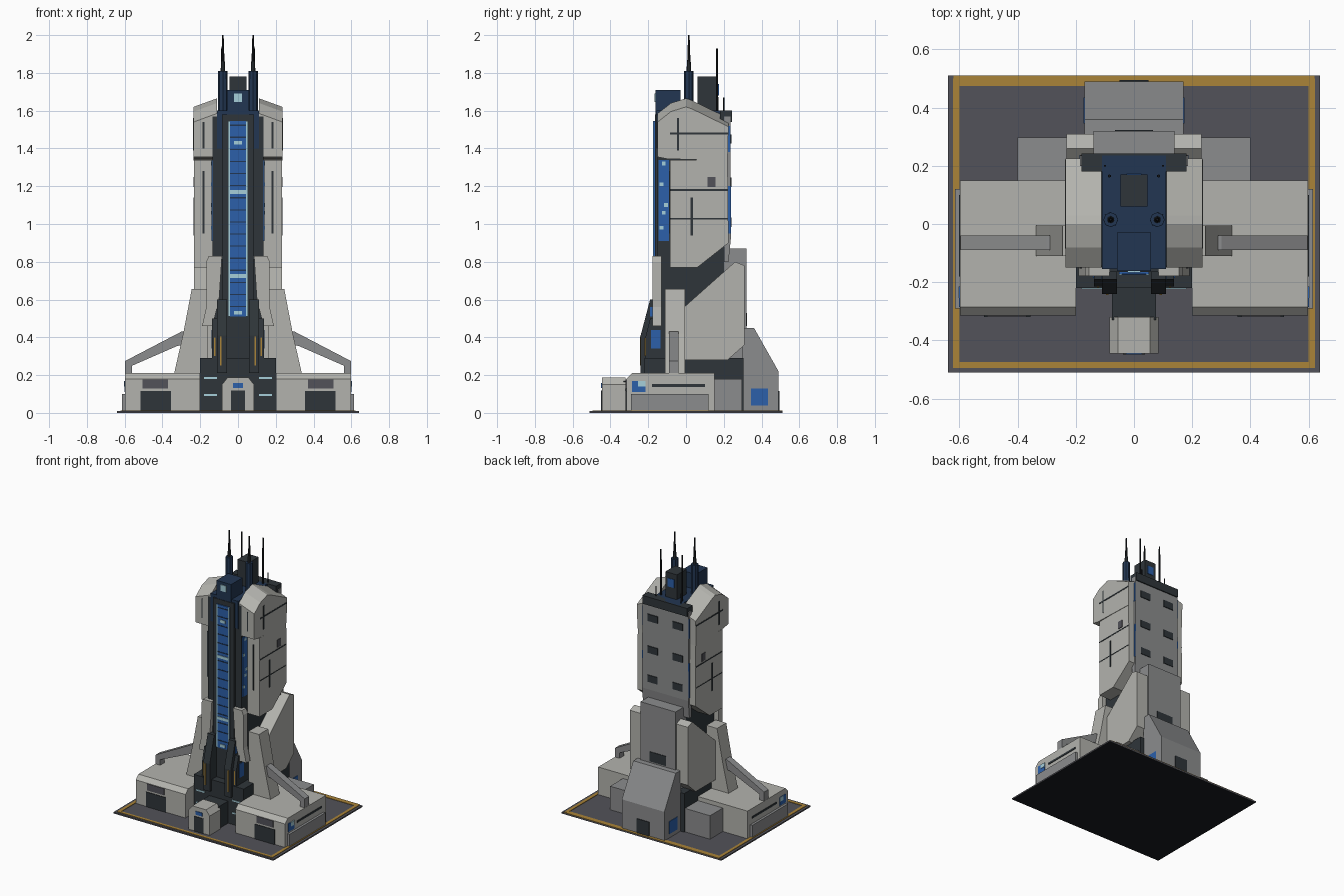
import bpy, bmesh, math

def mat(name, r, g, b):
    m = bpy.data.materials.new(name)
    m.diffuse_color = (r, g, b, 1)
    return m

LIGHT = mat("light_grey", .45, .45, .42)
MID = mat("mid_grey", .26, .265, .27)
DARK = mat("charcoal", .028, .036, .042)
BLACK = mat("near_black", .009, .011, .014)
NAVY = mat("navy", .016, .037, .085)
BLUE = mat("blue_glass", .025, .115, .40)
PALE = mat("pale_blue", .38, .62, .70)
YELLOW = mat("ochre", .40, .23, .04)
PAVE = mat("pavement", .085, .085, .10)

def finish(name, bm, m):
    bmesh.ops.recalc_face_normals(bm, faces=bm.faces)
    me = bpy.data.meshes.new(name)
    bm.to_mesh(me)
    bm.free()
    me.materials.append(m)
    ob = bpy.data.objects.new(name, me)
    bpy.context.collection.objects.link(ob)
    return ob

def prism(name, pts, a, b, m, axis='x', tweak=None):
    """Extrude a profile: axis x takes (y, z) points, axis y takes (x, z) points."""
    bm = bmesh.new()
    def put(p, t):
        return bm.verts.new((t, p[0], p[1]) if axis == 'x' else (p[0], t, p[1]))
    A = [put(p, a) for p in pts]
    B = [put(p, b) for p in pts]
    bm.faces.new(A)
    bm.faces.new(B)
    for i in range(len(pts)):
        j = (i + 1) % len(pts)
        bm.faces.new((A[i], A[j], B[j], B[i]))
    if tweak:
        for v in bm.verts:
            tweak(v.co)
    return finish(name, bm, m)

def box(name, x0, x1, y0, y1, z0, z1, m):
    return prism(name, [(y0, z0), (y1, z0), (y1, z1), (y0, z1)], x0, x1, m)

def sbox(name, s, x0, x1, y0, y1, z0, z1, m):
    return box(name, s * x0, s * x1, y0, y1, z0, z1, m)

def rod(name, x, y, z0, z1, r0, r1, m, n=8):
    bm = bmesh.new()
    bmesh.ops.create_cone(bm, cap_ends=True, segments=n, radius1=r0, radius2=r1, depth=z1 - z0)
    bmesh.ops.translate(bm, verts=bm.verts, vec=(x, y, (z0 + z1) / 2))
    return finish(name, bm, m)

# ground slab with painted border
box("ground_slab", -.64, .64, -.51, .51, 0, .01, PAVE)
box("slab_underside", -.638, .638, -.508, .508, -.0005, .001, BLACK)
box("front_border", -.62, .62, -.495, -.475, .01, .013, YELLOW)
box("back_border", -.62, .62, .475, .51, .01, .013, YELLOW)
for s in (1, -1):
    sbox("side_border", s, .6, .622, -.495, .5, .01, .0135, YELLOW)

# dark base, tower core and entrance
box("core_base", -.2, .2, -.22, .305, 0, .29, DARK)
box("tower_core", -.135, .135, -.15, .22, .29, 1.57, DARK)
box("front_column", -.085, .085, -.165, -.1, .29, 1.58, DARK)
box("entry_corridor", -.075, .075, -.33, -.2, 0, .17, DARK)
prism("entry_kiosk", [(-.085, 0), (.085, 0), (.085, .15), (.055, .187), (-.055, .187), (-.085, .15)],
      -.445, -.32, LIGHT, 'y')
box("entry_door", -.037, .037, -.449, -.44, 0, .118, DARK)
box("entry_sign", -.027, .027, -.449, -.44, .132, .157, BLUE)

# tower head
box("tower_head", -.11, .11, -.155, .235, 1.4, 1.6, NAVY)
box("head_front", -.058, .058, -.162, -.03, 1.55, 1.71, NAVY)
box("head_light", -.022, .022, -.167, -.16, 1.645, 1.69, PALE)
box("head_rear_box", -.046, .046, .06, .17, 1.58, 1.78, DARK)
box("rear_box_window", -.025, .025, .168, .174, 1.68, 1.74, BLUE)
box("roof_bar", -.18, .18, .18, .243, 1.54, 1.6, DARK)

# long glass strip on the front
box("glass_strip", -.052, .052, -.172, -.16, .51, 1.545, BLUE)
for s in (1, -1):
    sbox("strip_edge", s, .042, .052, -.175, -.168, .51, 1.545, PALE)
for i in range(16):
    z = .56 + i * .064
    box("strip_mullion", -.042, .042, -.175, -.17, z, z + .006, NAVY)
for z in (.715, 1.16, .52, 1.42):
    w = .042 if z in (.715, 1.16) else .02
    box("strip_light_band", -w, w, -.176, -.17, z, z + .02, PALE)

# rear: centre slab, annex and upper back panel
box("rear_slab", -.14, .14, .2, .32, .28, .87, MID)
box("rear_slab_window", -.065, .065, .316, .324, .46, .53, DARK)
prism("rear_annex", [(.3, 0), (.49, 0), (.49, .22), (.36, .45), (.3, .45)], -.17, .17, MID)
box("annex_door", -.05, .05, .486, .495, 0, .115, DARK)
prism("upper_back_panel", [(.2, .8), (.225, .8), (.238, .93), (.235, 1.57), (.2, 1.57)], -.185, .185, MID)
for x in (-.1, .1):
    for z in (1.45, 1.22, 1.01):
        box("back_window", x - .04, x + .04, .23, .242, z - .025, z + .025, DARK)

def chamfer(c):
    # lower and slope the outer top of the upper pod
    if c.z > 1.55 and abs(c.x) > .2:
        c.z -= .045

for s in (1, -1):
    # low side halls
    prism("side_hall", [(-.315, 0), (.15, 0), (.15, .21), (-.285, .21), (-.315, .18)],
          s * .2, s * .598, LIGHT)
    sbox("hall_skirt", s, .59, .615, -.29, .12, 0, .1, MID)
    sbox("hall_gate", s, .355, .515, -.319, -.31, 0, .117, DARK)
    sbox("hall_gate_lintel", s, .37, .505, -.319, -.31, .13, .178, PAVE)
    sbox("hall_side_window", s, .595, .602, -.285, -.215, .11, .17, BLUE)
    sbox("hall_side_light", s, .595, .604, -.255, -.215, .14, .17, PALE)
    sbox("hall_side_slot", s, .595, .602, -.18, .1, .138, .152, DARK)
    sbox("rear_side_box", s, .19, .4, .14, .297, 0, .18, MID)
    sbox("annex_side_window", s, .165, .174, .345, .435, .04, .13, BLUE)

    # buttress and sloping beam
    prism("buttress", [(s * .16, .2), (s * .34, .2), (s * .29, .42), (s * .245, .655), (s * .16, .655)],
          -.11, -.005, LIGHT, 'y')
    prism("sloping_beam", [(s * .27, .36), (s * .32, .355), (s * .56, .25), (s * .56, .2), (s * .597, .2),
                           (s * .597, .275), (s * .3, .43), (s * .27, .43)], -.09, -.04, MID, 'y')
    # lower rear mass
    prism("lower_mass", [(-.01, .28), (.22, .28), (.31, .36), (.31, .78), (.26, .8), (-.01, .56)],
          s * .11, s * .232, LIGHT)
    # front shields
    prism("front_shield", [(s * .085, .83), (s * .155, .83), (s * .168, .8), (s * .168, .56),
                           (s * .19, .46), (s * .135, .46), (s * .1, .6)], -.178, -.13, LIGHT, 'y')
    # dark front pylons with ochre bars
    prism("inner_pylon", [(-.14, .21), (-.24, .21), (-.24, .41), (-.19, .6), (-.14, .6)],
          s * .058, s * .11, DARK)
    prism("outer_pylon", [(-.1, .21), (-.215, .21), (-.215, .4), (-.19, .5), (-.1, .5)],
          s * .105, s * .137, DARK)
    sbox("pylon_bar_inner", s, .088, .096, -.244, -.238, .25, .405, YELLOW)
    sbox("pylon_bar_outer", s, .12, .128, -.219, -.212, .3, .4, YELLOW)
    sbox("pylon_window", s, .13, .141, -.185, -.135, .34, .44, BLUE)
    sbox("pylon_upper_window", s, .105, .112, -.19, -.155, .51, .56, BLUE)
    for z in (.09, .18):
        sbox("base_light", s, .11, .18, -.224, -.218, z, z + .01, PALE)
    # side glass strips with lit panes
    sbox("side_glass", s, .13, .14, -.145, -.09, .91, 1.34, BLUE)
    for i, z in enumerate((.97, 1.05, 1.09, 1.2, 1.31)):
        y = -.14 + .012 * (i % 3)
        sbox("side_glass_light", s, .135, .142, y, y + .02, z, z + .02, PALE)
    sbox("rear_glass_low", s, .18, .188, .222, .237, .95, 1.2, BLUE)
    sbox("rear_glass_high", s, .18, .188, .2, .235, 1.38, 1.52, BLUE)

    # armoured side pods
    prism("lower_pod", [(-.085, .77), (.06, .77), (.225, .9), (.22, 1.34), (-.085, 1.34)],
          s * .13, s * .232, LIGHT)
    prism("upper_pod", [(-.15, 1.355), (-.1, 1.345), (.22, 1.335), (.225, 1.56), (.03, 1.655), (0, 1.665),
                        (-.08, 1.64), (-.15, 1.585)], s * .112, s * .235, LIGHT, tweak=chamfer)
    sbox("pod_seam_top", s, .23, .237, -.085, .222, 1.475, 1.485, DARK)
    sbox("pod_slot_top", s, .23, .238, -.048, -.036, 1.39, 1.56, DARK)
    sbox("pod_seam_mid", s, .228, .234, -.085, .22, 1.176, 1.184, DARK)
    sbox("pod_seam_low", s, .228, .234, -.085, .22, 1.025, 1.031, DARK)
    sbox("pod_slot_low", s, .228, .235, .025, .037, .94, 1.14, DARK)
    sbox("pod_window", s, .228, .236, .115, .155, 1.195, 1.25, PAVE)
    sbox("pod_front_slot_top", s, .178, .187, -.153, -.148, 1.4, 1.54, DARK)
    sbox("pod_front_slot_low", s, .178, .187, -.088, -.083, .95, 1.28, DARK)

    # antennas
    rod("antenna_base", s * .08, .015, 1.55, 1.81, .026, .025, NAVY)
    rod("antenna_collar", s * .08, .015, 1.81, 1.86, .012, .01, DARK)
    rod("antenna_mast", s * .08, .015, 1.85, 2.0, .009, .004, BLACK)
    rod("rear_mast", s * .085, .165, 1.58, 1.93, .006, .005, BLACK, 6)
    rod("short_mast", s * .1, .2, 1.58, 1.67, .004, .004, BLACK, 6)
